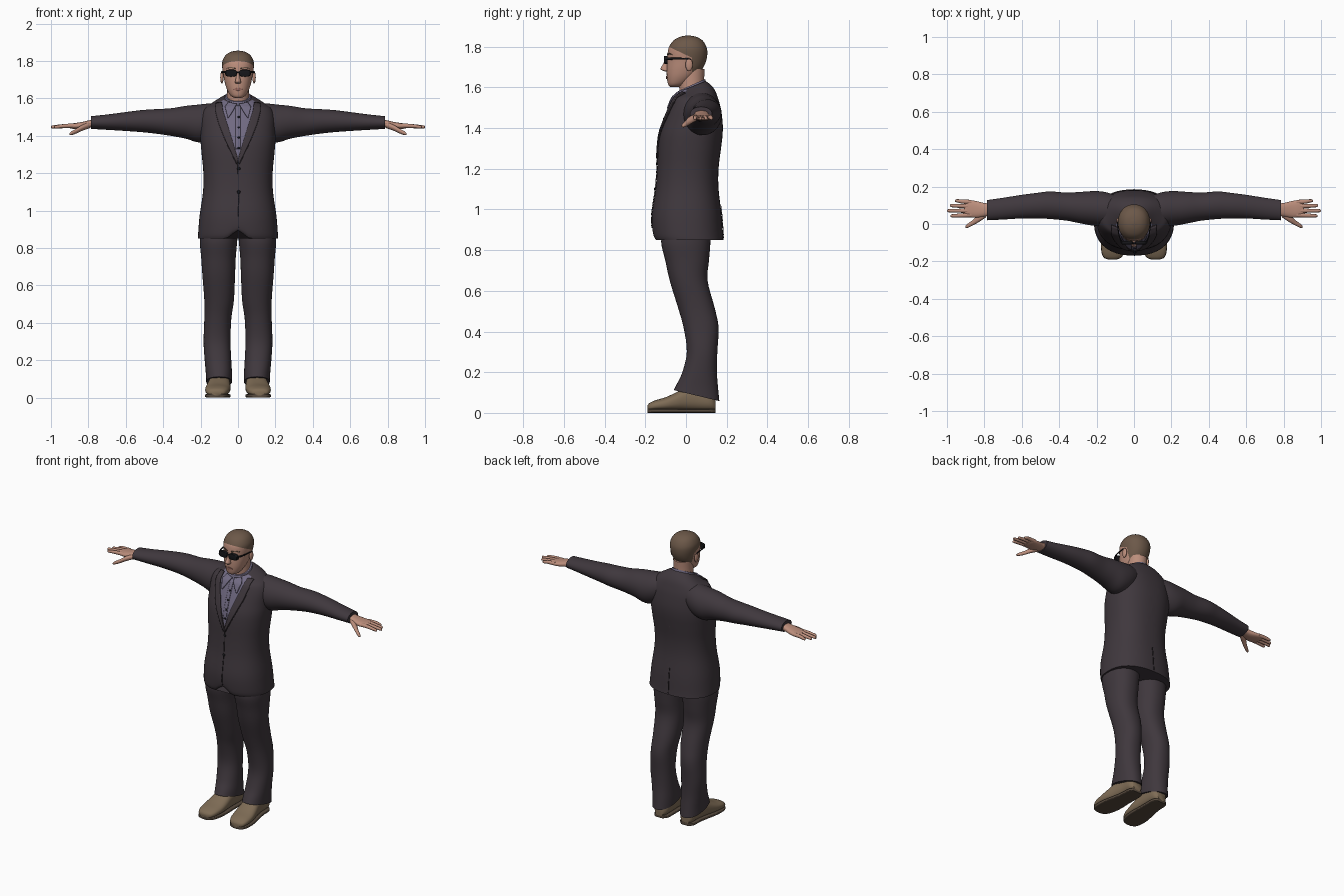
import bpy, bmesh, math
from mathutils import Vector
from mathutils.bvhtree import BVHTree

if "Cube" in bpy.data.objects:
    bpy.data.objects.remove(bpy.data.objects["Cube"])


def material(name, rgb):
    m = bpy.data.materials.new(name)
    m.diffuse_color = (*rgb, 1)
    m.use_nodes = True
    m.node_tree.nodes["Principled BSDF"].inputs["Base Color"].default_value = m.diffuse_color
    return m


SUIT = material("suit_charcoal", (0.050, 0.039, 0.047))
SEAM = material("seam_dark", (0.022, 0.017, 0.021))
SHIRT = material("shirt_lilac", (0.165, 0.145, 0.225))
SKIN = material("skin", (0.50, 0.27, 0.20))
LIPS = material("lips", (0.36, 0.16, 0.13))
HAIR = material("hair_brown", (0.15, 0.098, 0.066))
SHOE = material("shoe_tan", (0.21, 0.15, 0.092))
SOLE = material("sole_brown", (0.09, 0.065, 0.045))
BLACK = material("glasses_black", (0.008, 0.008, 0.010))

ORDER = {'z': (0, 1, 2), 'x': (1, 2, 0), 'y': (0, 2, 1)}


def finish(name, bm, mat, mirror=False):
    me = bpy.data.meshes.new(name)
    bm.to_mesh(me)
    bm.free()
    me.materials.append(mat)
    me.shade_smooth()
    me.set_sharp_from_angle(angle=math.radians(50))
    ob = bpy.data.objects.new(name, me)
    bpy.context.collection.objects.link(ob)
    if mirror:
        ob.modifiers.new("mirror", 'MIRROR').use_mirror_merge = False
    return ob


def span(t, a0, a1, b0, b1, tilt=0.0):
    """Cross-section at t given by its extents along the two other axes."""
    return (t, (a0 + a1) / 2, (b0 + b1) / 2, (a1 - a0) / 2, (b1 - b0) / 2, tilt)


def catmull(p0, p1, p2, p3, t):
    return [0.5 * (2 * b + (c - a) * t + (2 * a - 5 * b + 4 * c - d) * t * t
                   + (3 * b - a - 3 * c + d) * t ** 3) for a, b, c, d in zip(p0, p1, p2, p3)]


def loft(name, rings, mat, axis='z', n=2.0, seg=40, sub=4, mirror=False):
    """Smooth skin through superellipse sections (t, c1, c2, r1, r2, tilt)."""
    rings = [tuple(r) + (0.0,) * (6 - len(r)) for r in rings]
    dense = []
    for i in range(len(rings) - 1):
        quad = [rings[min(max(i + k, 0), len(rings) - 1)] for k in (-1, 0, 1, 2)]
        dense += [catmull(*quad, s / sub) for s in range(sub)]
    dense.append(rings[-1])
    bm, loops, o = bmesh.new(), [], ORDER[axis]
    for t, c1, c2, r1, r2, tilt in dense:
        loop = []
        for k in range(seg):
            a = 2 * math.pi * k / seg
            u = math.copysign(abs(math.cos(a)) ** (2 / n), math.cos(a)) * r1
            w = math.copysign(abs(math.sin(a)) ** (2 / n), math.sin(a)) * r2
            p = [0, 0, 0]
            p[o[0]], p[o[1]], p[o[2]] = c1 + u, c2 + w, t + tilt * w
            loop.append(bm.verts.new(p))
        loops.append(loop)
    for A, B in zip(loops, loops[1:]):
        for k in range(seg):
            j = (k + 1) % seg
            bm.faces.new((A[k], A[j], B[j], B[k]))
    bm.faces.new(loops[0])
    bm.faces.new(loops[-1])
    bmesh.ops.recalc_face_normals(bm, faces=bm.faces)
    return finish(name, bm, mat, mirror)


def paint(ob, mat, planes, rule):
    """Cut clean borders with planes, then colour faces whose centre fits the rule."""
    bm = bmesh.new()
    bm.from_mesh(ob.data)
    for co, no in planes:
        bmesh.ops.bisect_plane(bm, geom=bm.verts[:] + bm.edges[:] + bm.faces[:],
                               plane_co=co, plane_no=no)
    ob.data.materials.append(mat)
    for f in bm.faces:
        if rule(f.calc_center_median()):
            f.material_index = len(ob.data.materials) - 1
    bm.to_mesh(ob.data)
    bm.free()


def tree(ob):
    return BVHTree.FromPolygons([v.co for v in ob.data.vertices],
                                [p.vertices[:] for p in ob.data.polygons])


def along(line, t):
    s = t * (len(line) - 1)
    i = min(int(s), len(line) - 2)
    return Vector(line[i]).lerp(Vector(line[i + 1]), s - i)


def strip(name, surf, left, right, mat, mirror=False, back=False, thick=0.006, nu=6, nv=24):
    """Thin plate between two (x, z) lines, laid on the front or back of a surface."""
    bm, grid, d = bmesh.new(), [], -1 if back else 1
    for j in range(nv + 1):
        row = []
        for i in range(nu + 1):
            p = along(left, j / nv).lerp(along(right, j / nv), i / nu)
            co, no, _, _ = surf.ray_cast(Vector((p.x, -d, p.y)), Vector((0, d, 0)))
            if co is None:
                co, no, _, _ = surf.find_nearest(Vector((p.x, -0.05 * d, p.y)))
            row.append(bm.verts.new(co + no * thick * 0.7))
        grid.append(row)
    for A, B in zip(grid, grid[1:]):
        for i in range(nu):
            bm.faces.new((A[i], A[i + 1], B[i + 1], B[i]))
    ob = finish(name, bm, mat, mirror)
    sol = ob.modifiers.new("thickness", 'SOLIDIFY')
    sol.thickness, sol.offset = thick, 0
    return ob


def ball(name, loc, size, mat, mirror=False):
    bm = bmesh.new()
    bmesh.ops.create_uvsphere(bm, u_segments=20, v_segments=12, radius=1)
    bmesh.ops.scale(bm, vec=size, verts=bm.verts)
    bmesh.ops.translate(bm, vec=loc, verts=bm.verts)
    return finish(name, bm, mat, mirror)


# Jacket body, with a small cutaway at the front hem
body = [(0.85, -.155, .185, .214), (0.88, -.165, .182, .213), (0.975, -.168, .175, .205),
        (1.1, -.15, .16, .187), (1.2, -.142, .16, .185), (1.3, -.138, .172, .194),
        (1.37, -.13, .18, .2), (1.43, -.112, .18, .2), (1.5, -.085, .17, .198),
        (1.545, -.065, .158, .18), (1.572, -.052, .142, .142, .15),
        (1.592, -.042, .118, .105, .3), (1.604, -.036, .096, .08, .4)]
jacket = loft("jacket_body", [span(z, -w, w, f, b, *t) for z, f, b, w, *t in body],
              SUIT, n=2.35, seg=64)
for v in jacket.data.vertices:
    if v.co.z < 0.93 and v.co.y < 0:
        v.co.z += 0.045 * math.exp(-(v.co.x / 0.04) ** 2) * (0.93 - v.co.z) / 0.08

# Shirt shows inside a V cut in the jacket
V0, K = 1.285, 0.327
paint(jacket, SHIRT, [((0, 0, V0), (s, 0, -K)) for s in (1, -1)],
      lambda c: abs(c.x) < K * (c.z - V0) and c.y < 0.0)
front = tree(jacket)
strip("lapel", front, [(0, 1.265), (.03, 1.375), (.058, 1.465), (.08, 1.535), (.085, 1.575)],
      [(.006, 1.25), (.066, 1.375), (.1, 1.46), (.118, 1.53), (.118, 1.57)], SUIT, mirror=True)
strip("lapel_edge", front, [(.006, 1.25), (.066, 1.375), (.1, 1.46), (.118, 1.53)],
      [(.009, 1.248), (.069, 1.374), (.103, 1.459), (.121, 1.53)], SEAM, mirror=True, thick=0.002, nu=1)
strip("front_seam", front, [(-.002, 1.26), (.002, .91)], [(.002, 1.26), (.006, .91)],
      SEAM, thick=0.003, nu=1)
strip("back_vent", front, [(-.002, 1.02), (-.002, .86)], [(.002, 1.02), (.002, .86)],
      SEAM, back=True, thick=0.003, nu=1)
strip("shirt_placket", front, [(-.012, 1.56), (-.012, 1.33)], [(.012, 1.56), (.012, 1.33)],
      SHIRT, thick=0.003)
for i, z in enumerate((1.5, 1.445, 1.39, 1.335, 1.225, 1.10)):
    y = front.ray_cast(Vector((0.004, -1, z)), Vector((0, 1, 0)))[0].y
    r = 0.006 if z > 1.3 else 0.009
    ball(f"button_{i + 1}", (0.004, y - 0.003, z), (r, 0.004, r), BLACK)

# Shirt collar, high at the back, with two points in front
loft("shirt_collar", [(1.555, 0, .03, .088, .082, .45), (1.585, 0, .028, .078, .074, .45),
                      (1.612, 0, .028, .068, .066, .45)], SHIRT)
strip("collar_point", front, [(.006, 1.565), (.03, 1.525), (.05, 1.495)],
      [(.05, 1.575), (.068, 1.55), (.054, 1.493)], SHIRT, mirror=True, thick=0.008)

# Sleeves: x, back/front extents, bottom/top extents
arm = [(.09, 0, .15, 1.42, 1.572), (.15, -.012, .17, 1.38, 1.573), (.21, -.01, .176, 1.365, 1.567),
       (.28, .002, .172, 1.385, 1.56), (.36, .018, .168, 1.4, 1.547), (.45, .027, .174, 1.413, 1.542),
       (.52, .03, .166, 1.42, 1.537), (.6, .03, .156, 1.426, 1.527), (.7, .024, .14, 1.432, 1.514),
       (.785, .02, .128, 1.437, 1.505)]
loft("sleeve", [span(*r) for r in arm], SUIT, axis='x', mirror=True)

# Hands
loft("palm", [span(.76, .045, .11, 1.447, 1.492), span(.8, .04, .112, 1.442, 1.482),
              span(.84, .034, .122, 1.437, 1.473), span(.88, .036, .128, 1.437, 1.467),
              span(.905, .045, .122, 1.442, 1.462)], SKIN, axis='x', n=2.4, mirror=True)
for nm, y0, y1, end in (("little", .117, .124, .958), ("ring", .094, .098, .985),
                        ("middle", .071, .071, 1.0), ("index", .048, .044, .982)):
    loft(nm + "_finger", [(.87, y0, 1.454, .012, .012), (.92, (y0 + y1) / 2, 1.453, .011, .011),
                          (end - .012, y1, 1.448, .0085, .0085), (end - .003, y1, 1.447, .006, .006),
                          (end, y1, 1.447, .002, .002)], SKIN, axis='x', seg=14, mirror=True)
loft("thumb", [(.79, .055, 1.458, .018, .016), (.83, .03, 1.444, .02, .016),
               (.865, .005, 1.425, .014, .013), (.89, -.01, 1.414, .011, .01),
               (.902, -.016, 1.409, .004, .004)], SKIN, axis='x', seg=16, mirror=True)

# Trouser legs, flared to a cuff that drops over the heel
leg = [(.92, .0, .195, -.11, .12), (.84, .004, .204, -.122, .12), (.75, .012, .197, -.102, .113),
       (.65, .016, .19, -.08, .106), (.52, .022, .18, -.04, .14), (.42, .036, .18, -.012, .16),
       (.3, .04, .184, .004, .154), (.2, .036, .178, -.018, .152), (.13, .032, .172, -.045, .158, -.12),
       (.085, .032, .17, -.06, .164, -.24)]
loft("trouser_leg", [span(*r) for r in leg], SUIT, n=2.2, mirror=True)

# Shoes and soles: y, side extents, bottom/top extents
shoe = [(-.19, .095, .135, .012, .035), (-.18, .07, .16, .01, .048), (-.15, .052, .173, .01, .062),
        (-.1, .042, .175, .01, .077), (-.05, .04, .168, .01, .1), (0, .042, .157, .01, .125),
        (.06, .042, .147, .01, .13), (.12, .045, .143, .01, .115), (.145, .065, .125, .012, .07)]
loft("shoe", [span(*r) for r in shoe], SHOE, axis='y', n=2.4, mirror=True)
loft("sole", [span(t, a - .001, b + .001, 0, .02) for t, a, b, _, _ in shoe],
     SOLE, axis='y', n=5, mirror=True)

# Neck and head
loft("neck", [(1.55, 0, .035, .062, .062), (1.62, 0, .027, .058, .062),
              (1.69, 0, .03, .058, .062)], SKIN)
skull = [(1.603, -.078, -.035, .018), (1.615, -.088, .0, .04), (1.65, -.094, .045, .06),
         (1.69, -.095, .08, .072), (1.73, -.092, .099, .079), (1.77, -.09, .105, .085),
         (1.80, -.083, .1, .083), (1.83, -.062, .082, .067), (1.848, -.03, .052, .041),
         (1.855, .0, .018, .008)]
head = loft("head", [span(z, -w, w, f, b) for z, f, b, w in skull], SKIN, n=2.15, seg=48)
face = tree(head)
# Short hair: above the hairline and down behind the ears
paint(head, HAIR, [((0, -.085, 1.80), (0, .045, .095)), ((0, .03, 1.7), (0, 1, 0)),
                   ((0, .06, 1.672), (0, .15, 1))],
      lambda c: (c.z - 1.80) * .095 + (c.y + .085) * .045 > 0
      or (c.y > .03 and (c.z - 1.672) + .15 * (c.y - .06) > 0))
loft("nose", [(1.745, 0, -.09, .007, .008), (1.715, 0, -.099, .01, .014), (1.693, 0, -.104, .015, .021),
              (1.684, 0, -.101, .016, .017), (1.679, 0, -.097, .009, .008)], SKIN, seg=20)
strip("lips", face, [(-.024, 1.651), (0, 1.657), (.024, 1.651)],
      [(-.024, 1.649), (0, 1.641), (.024, 1.649)], LIPS, thick=0.004)
strip("eyebrow", face, [(.014, 1.763), (.04, 1.769), (.06, 1.762)],
      [(.014, 1.757), (.04, 1.763), (.06, 1.759)], HAIR, mirror=True, thick=0.004)
ball("ear", (.086, .015, 1.712), (.009, .018, .032), SKIN, mirror=True)

# Dark glasses
loft("lens", [(-.109, .036, 1.735, .026, .015), (-.106, .036, 1.735, .03, .019),
              (-.09, .038, 1.735, .031, .019)], BLACK, axis='y', n=2.7, mirror=True)
loft("glasses_bridge", [(-.012, -.104, 1.741, .004, .004), (.012, -.104, 1.741, .004, .004)],
     BLACK, axis='x', seg=12)
loft("glasses_temple", [(-.1, .066, 1.741, .004, .006), (-.06, .08, 1.741, .003, .005),
                        (0, .088, 1.741, .003, .004), (.025, .088, 1.735, .003, .004)],
     BLACK, axis='y', seg=12, mirror=True)
